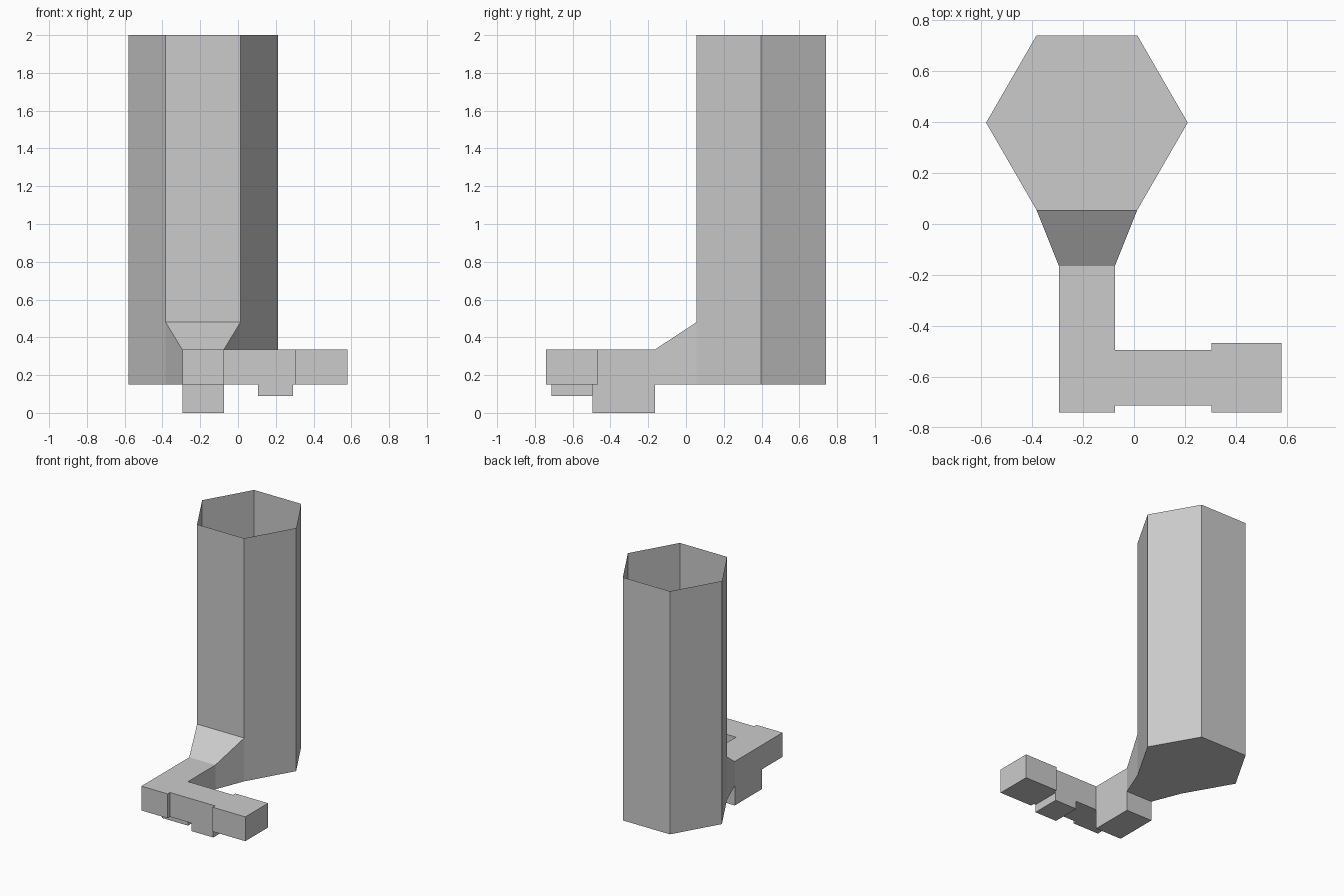
import bpy, bmesh
from math import cos, sin, radians

if "Cube" in bpy.data.objects:
    bpy.data.objects.remove(bpy.data.objects["Cube"])


def finish(bm, name):
    bmesh.ops.remove_doubles(bm, verts=bm.verts, dist=1e-5)
    bmesh.ops.recalc_face_normals(bm, faces=bm.faces)
    mesh = bpy.data.meshes.new(name)
    bm.to_mesh(mesh)
    bm.free()
    obj = bpy.data.objects.new(name, mesh)
    bpy.context.collection.objects.link(obj)
    return obj


def rect_loft(name, axis, sections, open_side=None):
    """Loft rectangles (position, u0, u1, z0, z1) along x or y; open at the start,
    capped at the end. Repeated positions make square steps.
    open_side = (segment, side) leaves one wall open for a joining part."""
    bm = bmesh.new()
    rings = []
    for p, u0, u1, z0, z1 in sections:
        corners = [(u0, z0), (u1, z0), (u1, z1), (u0, z1)]
        rings.append([bm.verts.new((u, p, z) if axis == 'y' else (p, u, z))
                      for u, z in corners])
    for s, (a, b) in enumerate(zip(rings, rings[1:])):
        for i in range(4):
            if (s, i) == open_side:
                continue
            j = (i + 1) % 4
            f = bm.faces.new((a[i], a[j], b[j], b[i]))
            if f.calc_area() < 1e-7:
                bm.faces.remove(f)
    bm.faces.new(rings[-1])
    return finish(bm, name)


Z0, Z1 = 0.15, 0.335          # underside and top of the foot bars
CX, CY, R = -0.185, 0.398, 0.396

# Hexagonal tube, open at the top; its front wall starts above the neck
bm = bmesh.new()
hexagon = [(CX + R * cos(radians(60 * k)), CY + R * sin(radians(60 * k)))
           for k in range(6)]
bm.faces.new([bm.verts.new((x, y, Z0)) for x, y in hexagon])
for k in range(6):
    (xa, ya), (xb, yb) = hexagon[k], hexagon[(k + 1) % 6]
    low = 0.48 if k == 4 else Z0
    bm.faces.new([bm.verts.new(v) for v in
                  ((xa, ya, low), (xb, yb, low), (xb, yb, 2), (xa, ya, 2))])
finish(bm, "hexagonal_tube")

# Sloping neck, lower foot block and corner of the bar
XL, XR = -0.295, -0.075
rect_loft("neck_and_foot", 'y', [
    (CY - R * sin(radians(60)), CX - R / 2, CX + R / 2, Z0, 0.48),
    (-0.165, XL, XR, Z0, Z1),
    (-0.165, XL, XR, 0, Z1),
    (-0.495, XL, XR, 0, Z1),
    (-0.495, XL, XR, Z0, Z1),
    (-0.74, XL, XR, Z0, Z1),
], open_side=(4, 1))

# Side arm with a small lower tab and a wider end block
YF, YB = -0.712, -0.495
rect_loft("side_arm", 'x', [
    (XR, -0.74, YB, Z0, Z1),
    (XR, YF, YB, Z0, Z1),
    (0.105, YF, YB, Z0, Z1),
    (0.105, YF, YB, 0.09, Z1),
    (0.29, YF, YB, 0.09, Z1),
    (0.29, YF, YB, Z0, Z1),
    (0.305, YF, YB, Z0, Z1),
    (0.305, -0.74, -0.467, Z0, Z1),
    (0.58, -0.74, -0.467, Z0, Z1),
])
